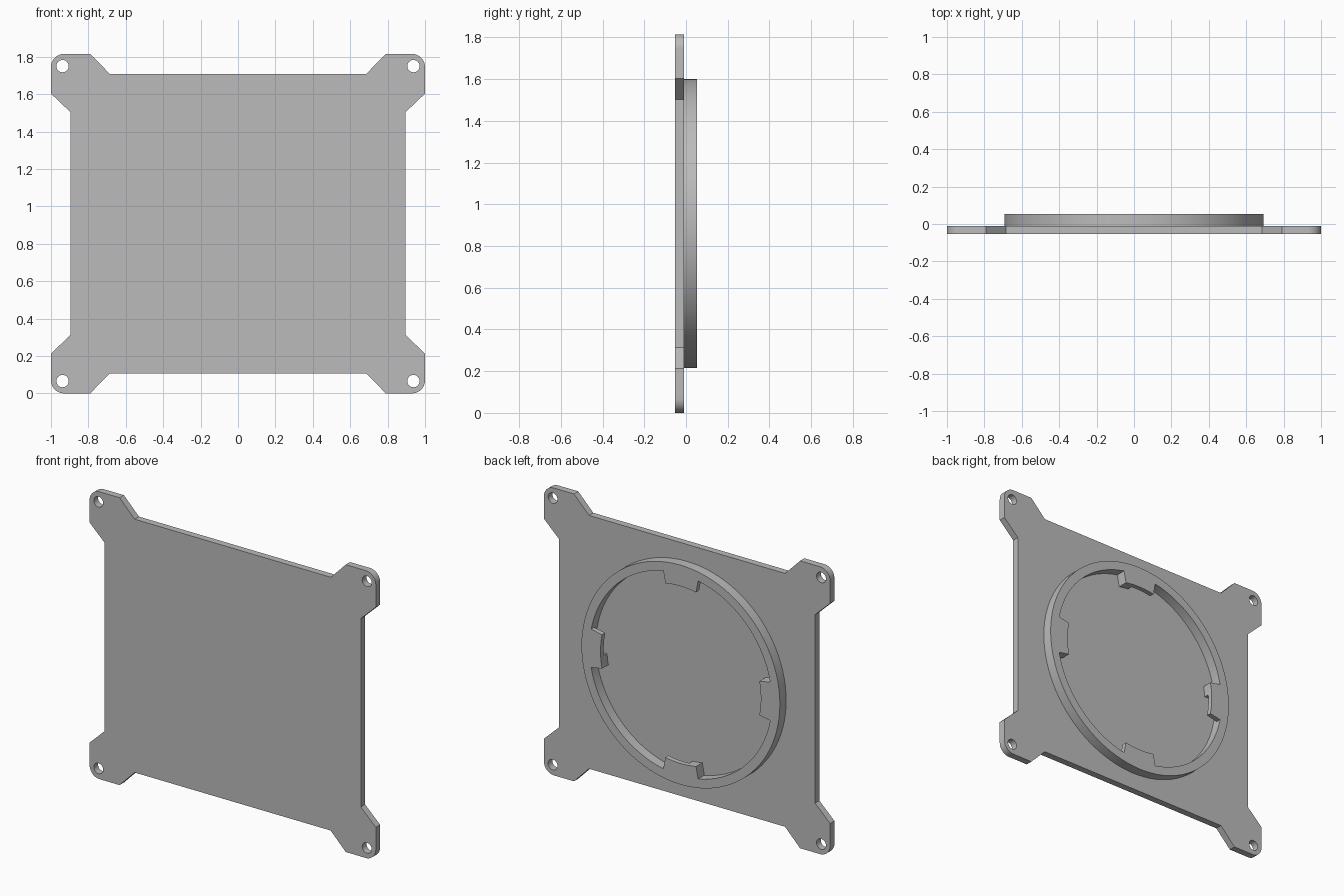
import bpy, bmesh
from math import cos, sin, pi, radians

cube = bpy.data.objects.get("Cube")
if cube:
    bpy.data.objects.remove(cube, do_unlink=True)

grey = bpy.data.materials.new("grey plastic")
grey.use_nodes = True
colour = (0.5, 0.5, 0.5, 1)
grey.diffuse_color = colour
grey.node_tree.nodes["Principled BSDF"].inputs["Base Color"].default_value = colour

HALF_H = 0.9075                      # half height, also the ring centre
FRONT, FACE, RIM = -0.053, -0.01, 0.053


def arc(cx, cz, r, a0, a1, n):
    """Points along an arc, angles in degrees, both ends included."""
    angles = [radians(a0 + (a1 - a0) * i / n) for i in range(n + 1)]
    return [(cx + r * cos(a), cz + r * sin(a)) for a in angles]


def circle(cx, cz, r, n):
    return arc(cx, cz, r, 0, 360, n)[:-1]


def extrude_loops(name, loops, y0, y1):
    """Fill an outline (later loops are holes) and extrude it along y."""
    bm = bmesh.new()
    for loop in loops:
        vs = [bm.verts.new((x, y0, z + HALF_H)) for x, z in loop]
        for a, b in zip(vs, vs[1:] + vs[:1]):
            bm.edges.new((a, b))
    bmesh.ops.triangle_fill(bm, use_beauty=True, edges=bm.edges[:])
    ext = bmesh.ops.extrude_face_region(bm, geom=bm.faces[:], use_keep_orig=True)
    moved = [g for g in ext["geom"] if isinstance(g, bmesh.types.BMVert)]
    bmesh.ops.translate(bm, verts=moved, vec=(0, y1 - y0, 0))
    bmesh.ops.recalc_face_normals(bm, faces=bm.faces[:])
    mesh = bpy.data.meshes.new(name)
    bm.to_mesh(mesh)
    bm.free()
    mesh.materials.append(grey)
    ob = bpy.data.objects.new(name, mesh)
    bpy.context.collection.objects.link(ob)
    bpy.ops.object.select_all(action="DESELECT")
    ob.select_set(True)
    bpy.context.view_layer.objects.active = ob
    bpy.ops.object.shade_smooth_by_angle(angle=radians(30))
    return ob


# Plate outline: one corner ear, mirrored into four quadrants
r = 0.07
ear = [(0.895, 0.595), (1, 0.695)]
ear += arc(1 - r, HALF_H - r, r, 0, 90, 10)
ear += [(0.79, HALF_H), (0.685, 0.8)]
outline = []
for sx, sz in ((1, 1), (-1, 1), (-1, -1), (1, -1)):
    quarter = [(sx * x, sz * z) for x, z in ear]
    outline += quarter if sx * sz > 0 else quarter[::-1]

# Screw holes in the ears
holes = [circle(sx * 0.938, sz * 0.842, 0.033, 24) for sx in (1, -1) for sz in (1, -1)]
extrude_loops("plate", [outline] + holes, FRONT, FACE)

# Raised ring on the back
R_OUT, R_IN, R_TAB = 0.693, 0.637, 0.56
extrude_loops("ring", [circle(0, 0, R_OUT, 96), circle(0, 0, R_IN, 96)], FACE, RIM)


def sector(name, a0, a1, y0, y1):
    inner = arc(0, 0, R_TAB, a0, a1, 6)
    outer = arc(0, 0, R_IN + 0.003, a1, a0, 6)
    extrude_loops(name, [inner + outer], y0, y1)


# Twist-lock tabs: a lip level with the rim and a full-depth stop at one end
for i, side in enumerate(("left", "top", "right", "bottom")):
    mid = 90 * i
    sector(side + "_tab_lip", mid - 4, mid + 11, 0.022, RIM)
    sector(side + "_tab_stop", mid - 11, mid - 4, FACE, RIM)
